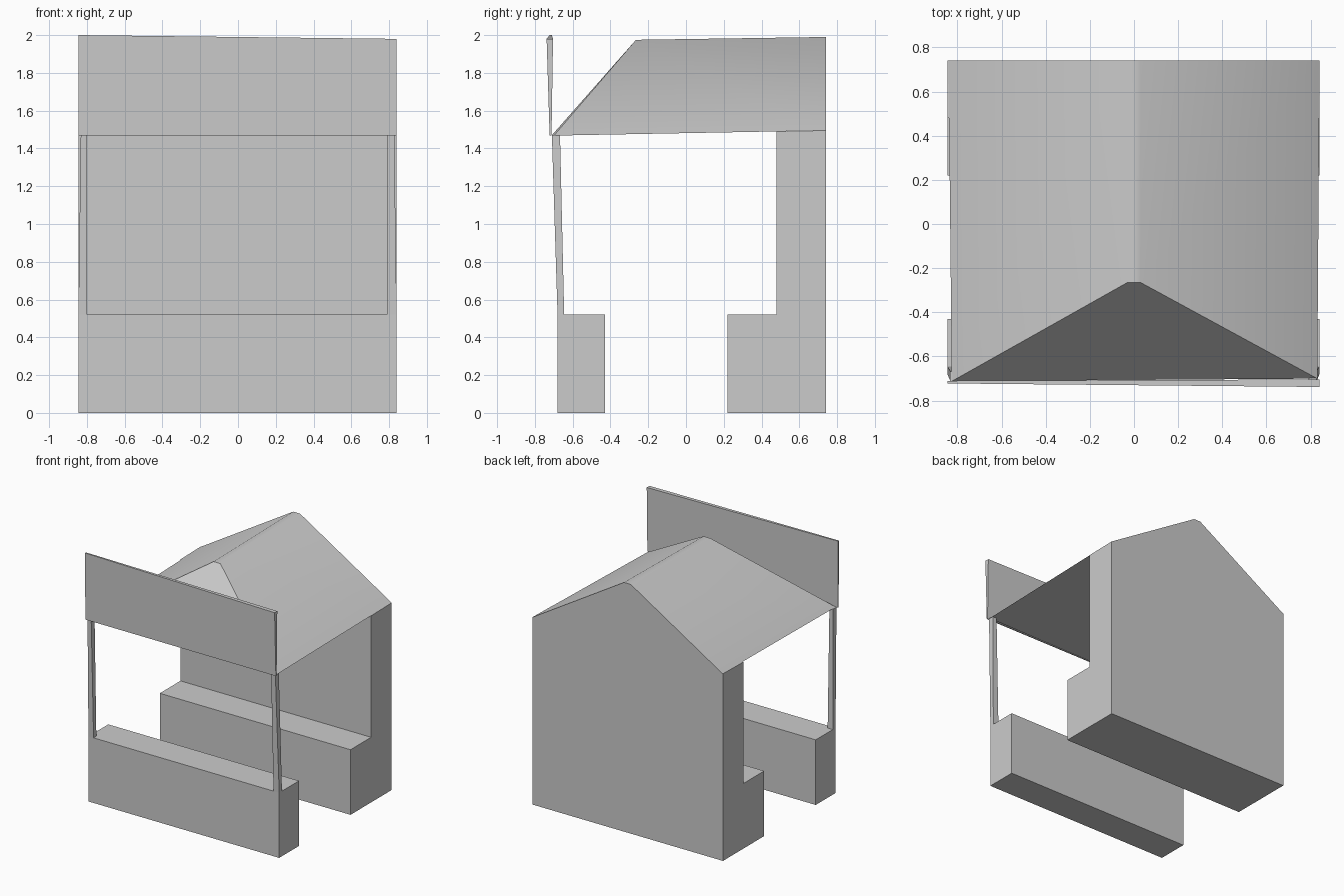
import bpy, bmesh, math

if "Cube" in bpy.data.objects:
    bpy.data.objects.remove(bpy.data.objects["Cube"])


def loft(name, loops):
    """Closed solid skinned through matching vertex loops."""
    bm = bmesh.new()
    rings = [[bm.verts.new(p) for p in loop] for loop in loops]
    n = len(rings[0])
    for a, b in zip(rings, rings[1:]):
        for i in range(n):
            j = (i + 1) % n
            bm.faces.new((a[i], a[j], b[j], b[i]))
    bm.faces.new(rings[0])
    bm.faces.new(rings[-1])
    bmesh.ops.recalc_face_normals(bm, faces=bm.faces)
    mesh = bpy.data.meshes.new(name)
    bm.to_mesh(mesh)
    bm.free()
    obj = bpy.data.objects.new(name, mesh)
    bpy.context.collection.objects.link(obj)
    return obj


def rect(x0, x1, y0, y1, z):
    return [(x0, y0, z), (x1, y0, z), (x1, y1, z), (x0, y1, z)]


def side_profile(name, profile, x0=-0.845, x1=0.84):
    """Extrude a (y, z) profile along x."""
    return loft(name, [[(x, y, z) for y, z in profile] for x in (x0, x1)])


# Front counter
side_profile("front_counter", [(-0.68, 0), (-0.43, 0), (-0.43, 0.52), (-0.68, 0.52)])

# Back wall with its stepped shelf
side_profile("back_wall_and_shelf", [(0.22, 0), (0.74, 0), (0.74, 1.495),
                                     (0.48, 1.49), (0.48, 0.52), (0.22, 0.52)])

# Solid roof: gable at the back, sloping hip at the front
roof = loft("roof", [
    [(-0.825, -0.712, 1.468), (-0.03, -0.265, 1.975), (0.03, -0.265, 1.975), (0.83, -0.70, 1.468)],
    [(-0.84, 0.74, 1.495), (-0.03, 0.74, 1.99), (0.03, 0.74, 1.99), (0.84, 0.74, 1.495)],
])
bpy.context.view_layer.objects.active = roof
roof.select_set(True)
bpy.ops.object.shade_smooth_by_angle(angle=math.radians(35))

# Leaning posts between counter and sign
for side, outer, inner in (("left", -0.845, -0.80), ("right", 0.84, 0.79)):
    top = outer * 0.985
    loft(side + "_post", [rect(outer, inner, -0.68, -0.645, 0.52),
                          rect(top, inner, -0.71, -0.667, 1.47)])

# Slightly crooked front sign board, thicker toward the top right
loft("sign_board", [
    [(-0.845, -0.72, 1.468), (-0.845, -0.712, 1.468), (-0.845, -0.71, 2.0), (-0.845, -0.722, 2.0)],
    [(0.84, -0.722, 1.468), (0.84, -0.712, 1.468), (0.84, -0.704, 1.98), (0.84, -0.738, 1.98)],
])
